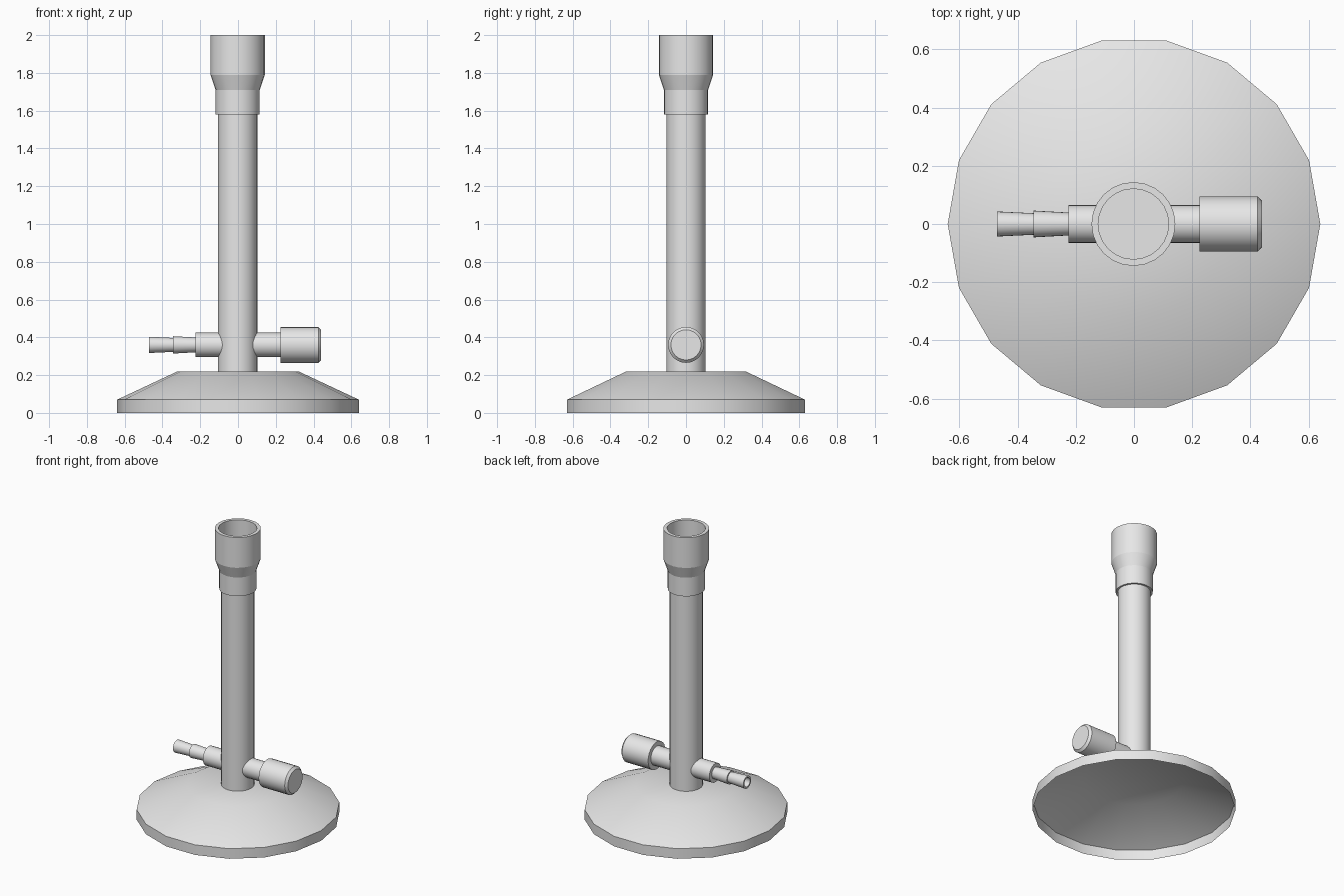
import bpy, bmesh
from math import cos, sin, pi, radians

cube = bpy.data.objects.get("Cube")
if cube:
    bpy.data.objects.remove(cube, do_unlink=True)

grey = bpy.data.materials.new("plain grey")
grey.use_nodes = True
grey.diffuse_color = (0.8, 0.8, 0.8, 1)
grey.node_tree.nodes["Principled BSDF"].inputs["Base Color"].default_value = (0.8, 0.8, 0.8, 1)


def lathe(name, profile, sides, location=(0, 0, 0), tilt=0, angle=30):
    """Turn a (radius, height) profile round its axis; tilt lays the axis along x."""
    bm = bmesh.new()
    rings = []
    for r, h in profile:
        count = sides if r else 1
        rings.append([bm.verts.new((r * cos(2 * pi * i / sides), r * sin(2 * pi * i / sides), h))
                      for i in range(count)])
    for low, high in zip(rings, rings[1:]):
        for i in range(sides):
            j = (i + 1) % sides
            corners = [low[i % len(low)], low[j % len(low)], high[j % len(high)], high[i % len(high)]]
            bm.faces.new(list(dict.fromkeys(corners)))
    mesh = bpy.data.meshes.new(name)
    bm.to_mesh(mesh)
    bm.free()
    mesh.materials.append(grey)
    obj = bpy.data.objects.new(name, mesh)
    obj.location = location
    obj.rotation_euler.y = radians(tilt)
    bpy.context.collection.objects.link(obj)
    bpy.ops.object.select_all(action="DESELECT")
    obj.select_set(True)
    bpy.context.view_layer.objects.active = obj
    bpy.ops.object.shade_smooth_by_angle(angle=radians(angle))
    return obj


# Hollow weighted foot, open underneath
lathe("base", [(0.64, 0), (0.64, 0.07), (0.32, 0.22), (0, 0.22)], 18)

# Upright tube and the flared cup on top
lathe("barrel", [(0.104, 0.22), (0.104, 1.7), (0, 1.7)], 32, (-0.002, 0, 0))
lathe("flared_collar", [(0.104, 1.58), (0.117, 1.58), (0.117, 1.71), (0.144, 1.79), (0.144, 2),
                        (0.121, 2), (0.121, 1.78), (0, 1.78)], 24, (-0.002, 0, 0), angle=16)

# Side arms: hose barb on the right, valve knob on the left
axis = (0, 0, 0.36)
lathe("hose_stub", [(0.065, 0.04), (0.065, 0.225), (0, 0.225)], 24, axis, -90)
lathe("hose_barb", [(0.039, 0.22), (0.046, 0.345), (0.037, 0.345), (0.043, 0.47),
                    (0.031, 0.47), (0.031, 0.35), (0, 0.35)], 24, axis, -90)
lathe("valve_stem", [(0.065, 0.04), (0.065, 0.23)], 24, axis, 90)
lathe("valve_knob", [(0, 0.225), (0.095, 0.225), (0.095, 0.425), (0.08, 0.44), (0, 0.44)], 24, axis, 90)
